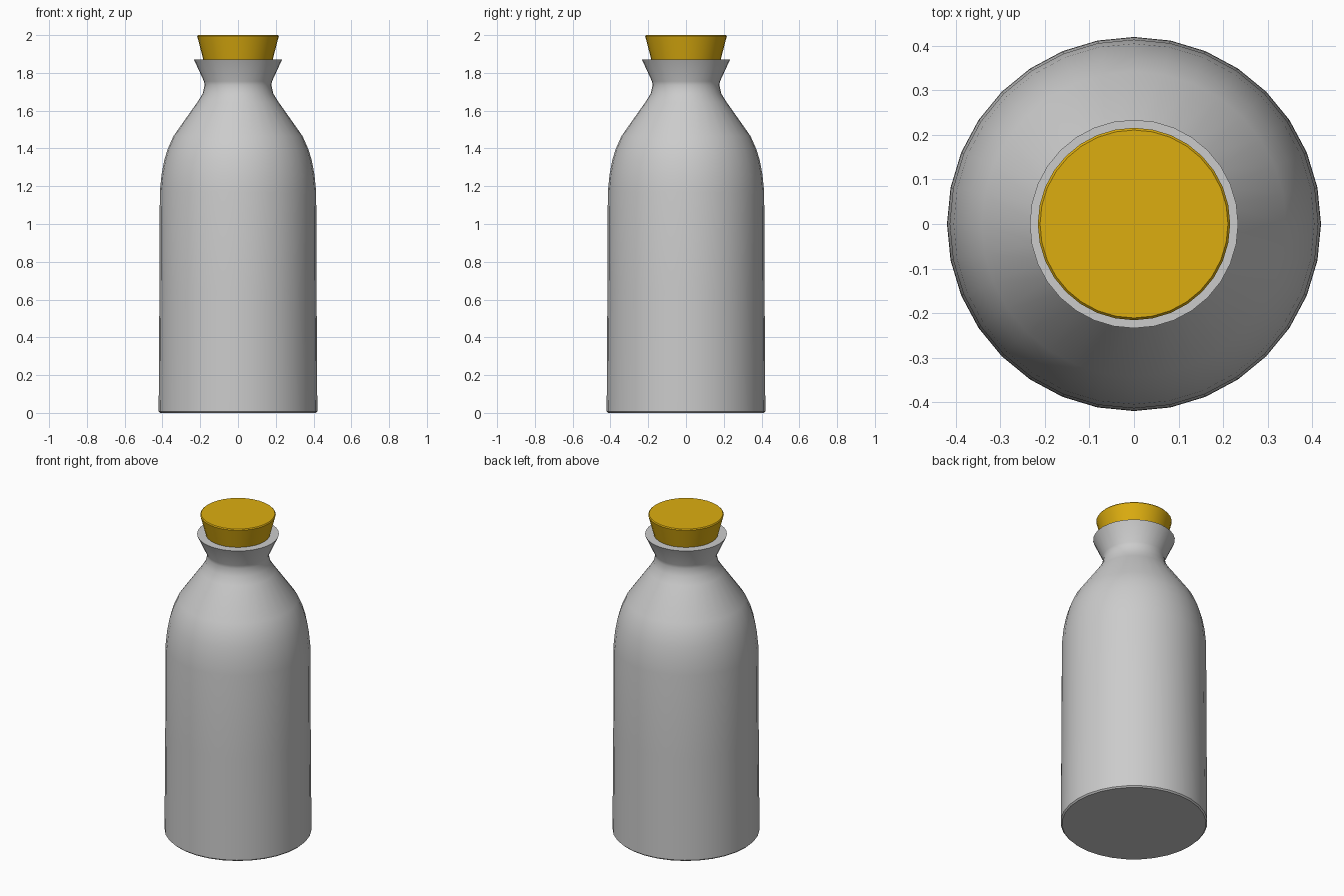
import bpy, bmesh, math

if "Cube" in bpy.data.objects:
    bpy.data.objects.remove(bpy.data.objects["Cube"])

SIDES = 32


def lathe(name, profile, angle=40):
    """Closed solid of revolution from (radius, height) points, bottom to top."""
    bm = bmesh.new()
    rings = []
    for r, z in profile:
        rings.append([bm.verts.new((r * math.cos(2 * math.pi * i / SIDES),
                                    r * math.sin(2 * math.pi * i / SIDES), z))
                      for i in range(SIDES)])
    for a, b in zip(rings, rings[1:]):
        for i in range(SIDES):
            j = (i + 1) % SIDES
            bm.faces.new((a[i], a[j], b[j], b[i]))
    bm.faces.new(rings[0][::-1])
    bm.faces.new(rings[-1])
    mesh = bpy.data.meshes.new(name)
    bm.to_mesh(mesh)
    bm.free()
    obj = bpy.data.objects.new(name, mesh)
    bpy.context.collection.objects.link(obj)
    bpy.ops.object.select_all(action='DESELECT')
    obj.select_set(True)
    bpy.context.view_layer.objects.active = obj
    bpy.ops.object.shade_smooth_by_angle(angle=math.radians(angle))
    return obj


# Bottle: straight body, rounded shoulder, narrow neck and flared lip
lathe("bottle", [
    (0.412, 0.0), (0.42, 0.008), (0.419, 0.2), (0.416, 0.65), (0.414, 1.17),
    (0.405, 1.26), (0.391, 1.335), (0.373, 1.395), (0.342, 1.465),
    (0.215, 1.645), (0.187, 1.69), (0.177, 1.735), (0.180, 1.755),
    (0.234, 1.872),
])

# Cork stopper, tapered and slightly chamfered at the top
cork = lathe("cork", [
    (0.165, 1.80), (0.184, 1.872), (0.216, 1.994), (0.211, 2.0),
], angle=30)
mat = bpy.data.materials.new("cork_yellow")
mat.diffuse_color = (0.72, 0.42, 0.005, 1)
mat.use_nodes = True
mat.node_tree.nodes["Principled BSDF"].inputs["Base Color"].default_value = mat.diffuse_color
cork.data.materials.append(mat)
